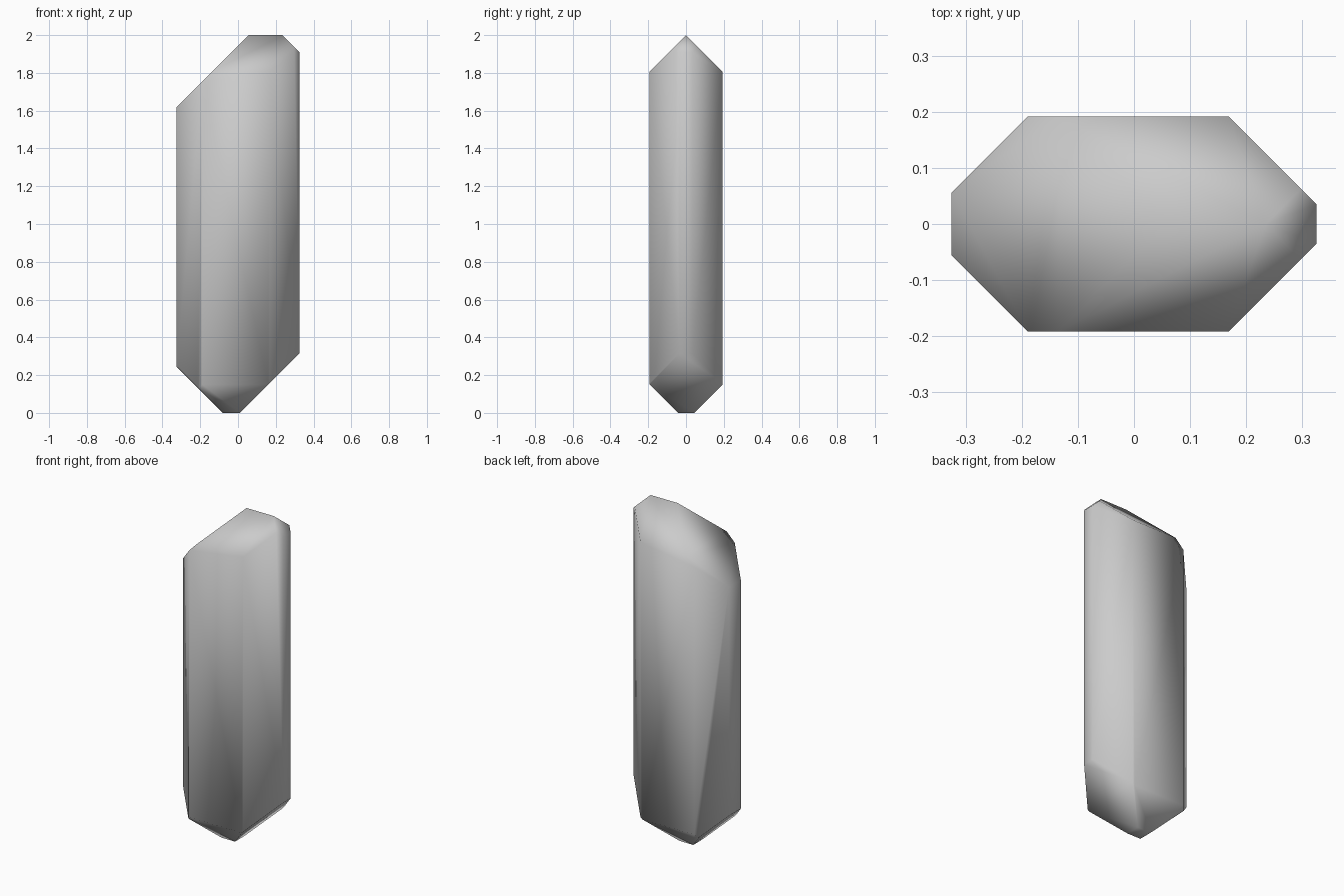
import bpy, bmesh, math
from mathutils import Vector

if "Cube" in bpy.data.objects:
    bpy.data.objects.remove(bpy.data.objects["Cube"])

# Block that the facets are cut from
bm = bmesh.new()
bmesh.ops.create_cube(bm, size=1.0)
for v in bm.verts:
    v.co = Vector((v.co.x * 0.65, v.co.y * 0.384, v.co.z * 2 + 1))


def cut(normal, limit):
    """Remove everything where normal . p > limit and cap the opening."""
    n = Vector(normal)
    bmesh.ops.bisect_plane(bm, geom=bm.verts[:] + bm.edges[:] + bm.faces[:], dist=1e-5,
                           plane_co=n * (limit / n.length_squared), plane_no=n,
                           clear_outer=True)
    bmesh.ops.holes_fill(bm, edges=[e for e in bm.edges if e.is_boundary], sides=0)


# Upright corner facets and roof facets, mirrored front to back
for s in (-1, 1):
    cut((1, s, 0), 0.36)
    cut((-1, s, 0), 0.381)
    cut((0, s, 1), 2.0)

# Sloping end facets at the top
cut((-1, 0, 1), 1.943)
cut((1, 0, 1), 2.235)

# Pointed base facets
cut((-1, 0, -1), 0.08)
cut((1, 0, -1), 0.01)
cut((0, -1, -1), 0.042)
cut((0, 1, -1), 0.045)

bmesh.ops.remove_doubles(bm, verts=bm.verts[:], dist=0.002)
bmesh.ops.recalc_face_normals(bm, faces=bm.faces[:])

mesh = bpy.data.meshes.new("crystal_shard")
bm.to_mesh(mesh)
bm.free()
shard = bpy.data.objects.new("crystal_shard", mesh)
bpy.context.collection.objects.link(shard)

# Soft shading across the shallow facets
bpy.context.view_layer.objects.active = shard
shard.select_set(True)
bpy.ops.object.shade_smooth_by_angle(angle=math.radians(62))
